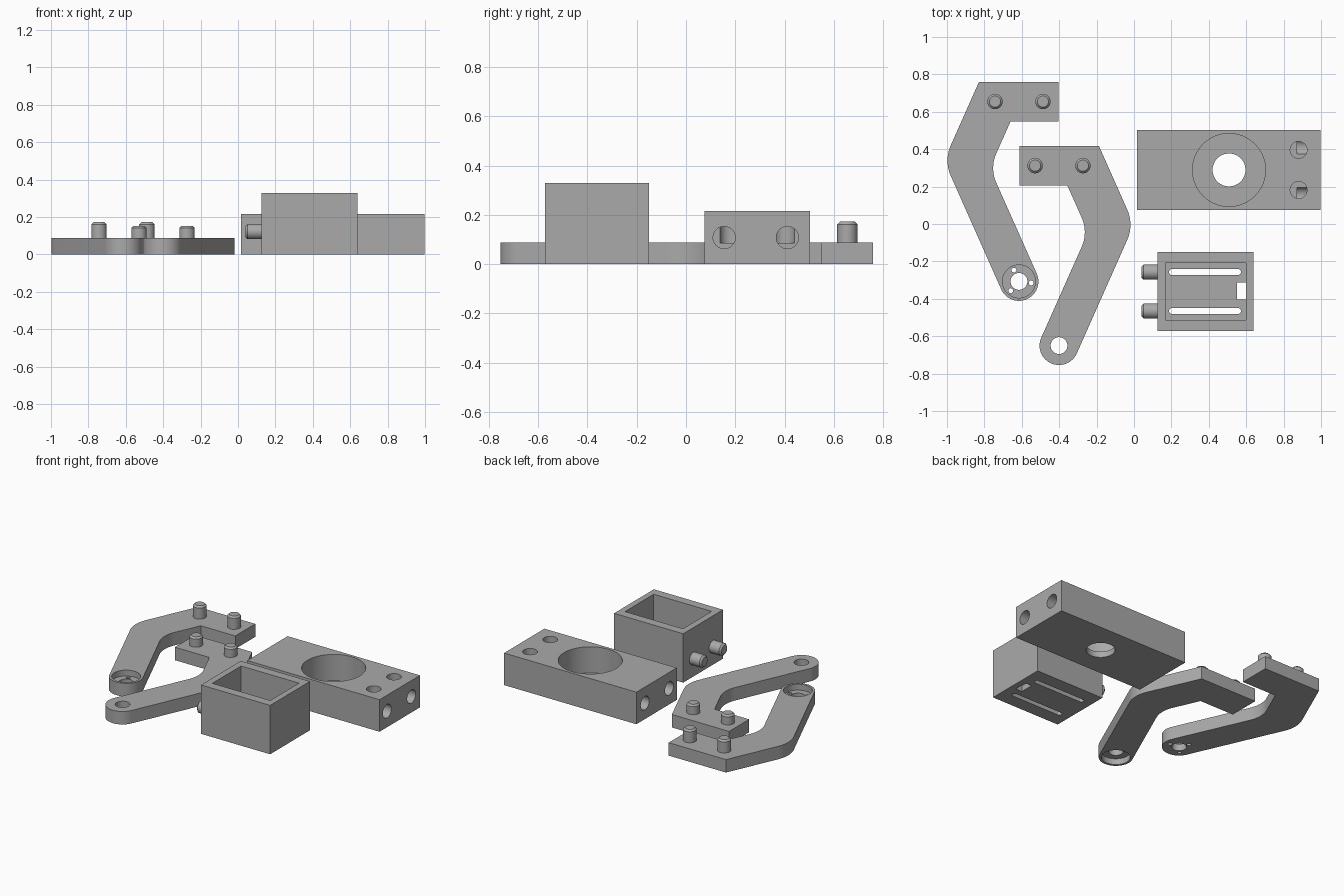
import bpy, bmesh, math
from mathutils import Vector, Matrix

if "Cube" in bpy.data.objects:
    bpy.data.objects.remove(bpy.data.objects["Cube"])

grey = bpy.data.materials.new("plain grey")
grey.diffuse_color = (0.4, 0.4, 0.4, 1)
grey.use_nodes = True
grey.node_tree.nodes["Principled BSDF"].inputs["Base Color"].default_value = grey.diffuse_color


def make(name, bm):
    bmesh.ops.recalc_face_normals(bm, faces=bm.faces)
    me = bpy.data.meshes.new(name)
    bm.to_mesh(me)
    bm.free()
    me.materials.append(grey)
    ob = bpy.data.objects.new(name, me)
    bpy.context.collection.objects.link(ob)
    return ob


def prism(name, pts, z0, z1):
    """Extrude an outline from z0 to z1."""
    bm = bmesh.new()
    low = [bm.verts.new((p[0], p[1], z0)) for p in pts]
    high = [bm.verts.new((p[0], p[1], z1)) for p in pts]
    bm.faces.new(low)
    bm.faces.new(high)
    for i in range(len(pts)):
        j = (i + 1) % len(pts)
        bm.faces.new((low[i], low[j], high[j], high[i]))
    return make(name, bm)


def box(name, x0, x1, y0, y1, z0, z1):
    return prism(name, [(x0, y0), (x1, y0), (x1, y1), (x0, y1)], z0, z1)


def rod(name, start, axis, length, r, chamfer=0.0, seg=48):
    """Cylinder from start along axis, with an optional chamfered far end."""
    bm = bmesh.new()
    levels = [(r, 0), (r, length - chamfer)]
    if chamfer:
        levels.append((r - chamfer, length))
    rings = [[bm.verts.new((rad * math.cos(a), rad * math.sin(a), h))
              for a in (2 * math.pi * i / seg for i in range(seg))] for rad, h in levels]
    bm.faces.new(rings[0])
    bm.faces.new(rings[-1])
    for a, b in zip(rings, rings[1:]):
        for i in range(seg):
            j = (i + 1) % seg
            bm.faces.new((a[i], a[j], b[j], b[i]))
    rot = Vector(axis).to_track_quat('Z', 'Y').to_matrix().to_4x4()
    bmesh.ops.transform(bm, matrix=Matrix.Translation(start) @ rot, verts=bm.verts)
    return make(name, bm)


def cut(ob, cutters):
    bpy.context.view_layer.objects.active = ob
    for c in cutters:
        m = ob.modifiers.new("cut", 'BOOLEAN')
        m.object, m.operation, m.solver = c, 'DIFFERENCE', 'EXACT'
        bpy.ops.object.modifier_apply(modifier=m.name)
        bpy.data.objects.remove(c)


def arc(cx, cy, r, a0, a1, n):
    return [(cx + r * math.cos(math.radians(a0 + (a1 - a0) * i / n)),
             cy + r * math.sin(math.radians(a0 + (a1 - a0) * i / n))) for i in range(n + 1)]


# Bent arm outline: square foot, rounded elbow, round end
END = (-0.615, -0.307)
T = 0.087
k = 1 / math.cos(math.radians(24))
outline = [(-0.829, 0.76), (-0.404, 0.76), (-0.404, 0.548), (-0.66, 0.548)]
outline += arc(-0.771 + 0.19 * k, 0.299, 0.19, 156, 204, 10)
outline += arc(*END, 0.104, 24, -156, 28)
outline += arc(-1.016 + 0.2 * k, 0.339, 0.2, 204, 156, 10)


def arm(name, place, peg_top, recess_z, screw_angles):
    body = prism(name, [place(p) for p in outline], 0, T)
    cx, cy = place(END)
    cutters = [rod("recess", (cx, cy, recess_z), (0, 0, 1), 0.1, 0.088),
               rod("pivot_hole", (cx, cy, -0.1), (0, 0, 1), 0.4, 0.045)]
    for a in screw_angles:
        a = math.radians(a)
        cutters.append(rod("screw_hole", (cx + 0.066 * math.cos(a), cy + 0.066 * math.sin(a), -0.1),
                           (0, 0, 1), 0.4, 0.013, seg=16))
    cut(body, cutters)
    for i, x in enumerate((-0.743, -0.487)):
        px, py = place((x, 0.655))
        rod(f"{name}_peg_{i + 1}", (px, py, T - 0.01), (0, 0, 1), peg_top - T + 0.01, 0.041, 0.011)


arm("left_arm", lambda p: p, 0.172, T - 0.04, (114, -7, 228))
arm("right_arm", lambda p: (-1.016 - p[0], p[1] - 0.343), 0.152, -0.06, ())

# Mounting block with stepped bore and blind peg sockets
block = box("mounting_block", 0.016, 0.998, 0.075, 0.503, 0, 0.215)
sockets = [rod("bore", (0.508, 0.289, 0.04), (0, 0, 1), 0.4, 0.195, seg=64),
           rod("bore_outlet", (0.508, 0.289, -0.1), (0, 0, 1), 0.4, 0.088)]
for y in (0.182, 0.396):
    sockets.append(rod("top_socket", (0.88, y, 0.085), (0, 0, 1), 0.3, 0.045))
for y in (0.155, 0.412):
    sockets.append(rod("right_socket", (0.871, y, 0.1075), (1, 0, 0), 0.3, 0.045))
    sockets.append(rod("left_socket", (0.143, y, 0.1075), (-1, 0, 0), 0.3, 0.045))
cut(block, sockets)

# Open box with two floor slots, a notch and two side pegs
case = box("open_box", 0.126, 0.639, -0.572, -0.15, 0, 0.328)
cavity = [box("cavity", 0.169, 0.599, -0.513, -0.209, 0.04, 0.5),
          box("notch", 0.551, 0.599, -0.404, -0.313, -0.1, 0.2)]
for i, y in enumerate((-0.257, -0.465)):
    slot = arc(0.203, y, 0.016, 90, 270, 10) + arc(0.556, y, 0.016, -90, 90, 10)
    cavity.append(prism("slot", slot, -0.1, 0.2))
    rod(f"box_peg_{i + 1}", (0.136, y, 0.122), (-1, 0, 0), 0.095, 0.041, 0.011)
cut(case, cavity)

# Smooth round walls, keep edges crisp
for ob in bpy.data.objects:
    ob.select_set(True)
bpy.context.view_layer.objects.active = case
bpy.ops.object.shade_smooth_by_angle(angle=math.radians(30))
